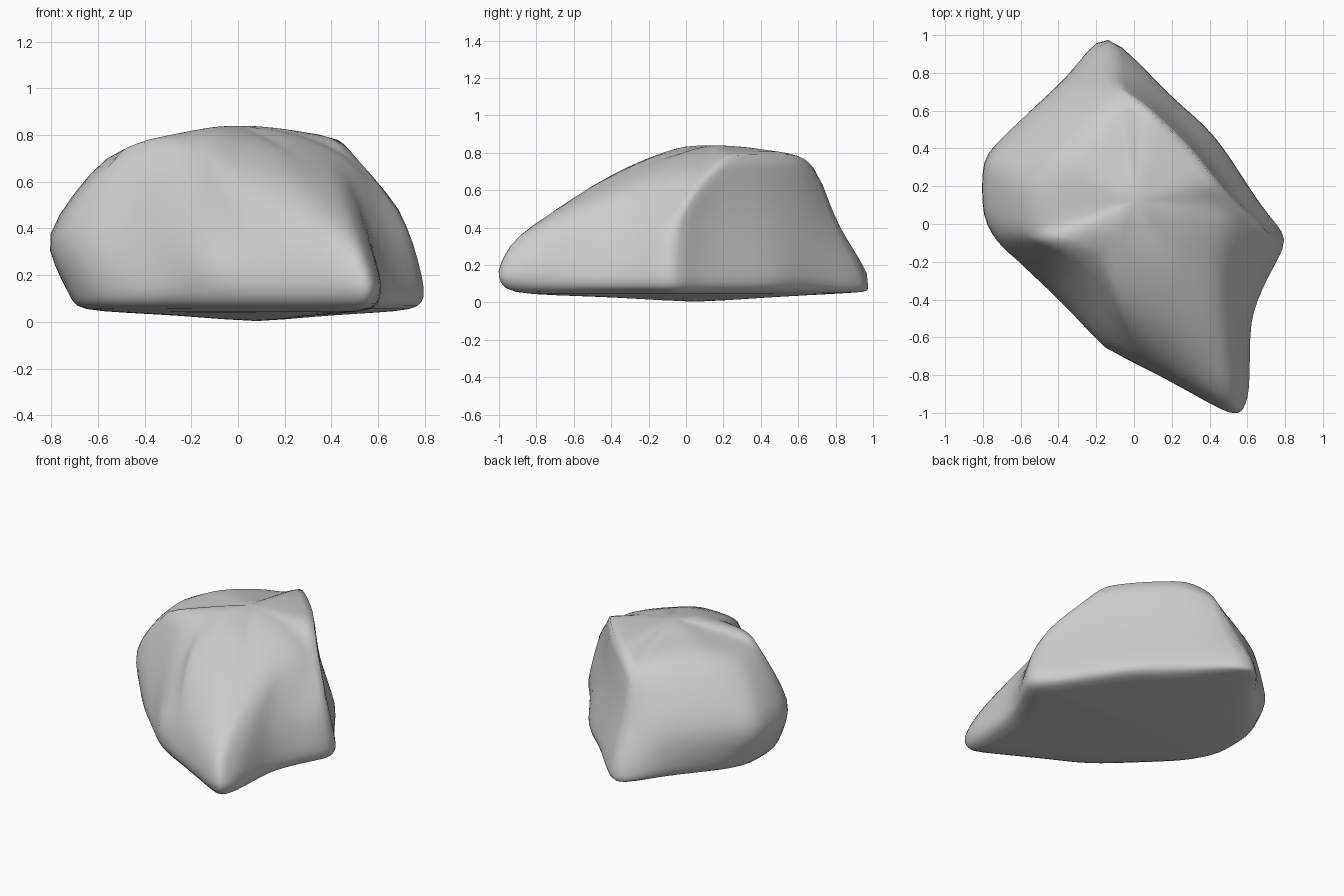
import bpy, bmesh
from mathutils import Vector

if "Cube" in bpy.data.objects:
    bpy.data.objects.remove(bpy.data.objects["Cube"])

# Foot outline, anticlockwise from the front nose (x, y)
foot = [(.565, -.99), (.61, -.87), (.62, -.52), (.70, -.3), (.80, -.08), (.67, .1),
        (.43, .46), (.18, .69), (-.14, .99), (-.36, .77), (-.62, .49), (-.72, .3),
        (-.72, .02), (-.60, -.2), (-.38, -.42), (-.15, -.65), (.15, -.81), (.47, -.985)]
# Waist ring: same columns, half way up the sides
waist = [(.51, -.88, .35), (.56, -.72, .34), (.57, -.47, .36), (.64, -.25, .38),
         (.73, -.06, .41), (.56, .12, .48), (.34, .42, .45), (.12, .64, .45),
         (-.11, .82, .40), (-.36, .74, .40), (-.66, .48, .40), (-.80, .33, .38),
         (-.80, .05, .37), (-.70, -.11, .40), (-.42, -.27, .40), (-.17, -.59, .34),
         (.08, -.71, .38), (.40, -.88, .36)]
# Upper rim ring, where the sides turn into the crown
rim = [(.41, -.52, .56), (.44, -.34, .61), (.46, -.18, .65), (.50, -.04, .67),
       (.52, .10, .68), (.43, .23, .78), (.29, .40, .79), (.08, .60, .785),
       (-.07, .70, .69), (-.22, .55, .73), (-.42, .36, .74), (-.55, .20, .71),
       (-.56, .06, .70), (-.52, -.05, .71), (-.40, -.10, .77), (-.20, -.20, .73),
       (-.08, -.42, .66), (.22, -.52, .61)]
crown, under = Vector((0, .12, .84)), Vector((.08, .05, .003))

n = len(foot)
outer = [Vector((x, y, .165 if y < -.6 else .09 if y > .9 else .14)) for x, y in foot]
tuck = [.93 if i < 10 else .90 for i in range(n)]
base = [Vector((x * t, y * t, .055)) for (x, y), t in zip(foot, tuck)]
rim = [Vector(p) for p in rim]
bulge = [.04 if i < 5 or i > 14 else .012 for i in range(n)]
inner = [p.lerp(crown, .5) + Vector((0, 0, b)) for p, b in zip(rim, bulge)]
rings = [[p.lerp(under, .5) for p in base], base, outer, [Vector(p) for p in waist],
         rim, inner]

# Boulder cage
bm = bmesh.new()
loops = [[bm.verts.new(p) for p in r] for r in rings]
for a, b in zip(loops, loops[1:]):
    for i in range(n):
        j = (i + 1) % n
        bm.faces.new((a[i], a[j], b[j], b[i]))
for loop, centre, flip in ((loops[0], under, True), (loops[-1], crown, False)):
    c = bm.verts.new(centre)
    for i in range(n):
        f = (loop[i], loop[(i + 1) % n], c)
        bm.faces.new(f[::-1] if flip else f)
bmesh.ops.recalc_face_normals(bm, faces=bm.faces)

# Sharper ridges: back tip, back ridge and front-left notch
crease = bm.edges.layers.float.new("crease_edge")
for e in bm.edges:
    e[crease] = .25
ridges = [(loops[k][c], loops[k + 1][c]) for c in (8, 15) for k in (2, 3)]
ridges += [(loops[4][c], loops[4][c + 1]) for c in (4, 5, 6, 7, 13, 14)]
ridges += [(loops[3][16], loops[4][16]), (loops[3][4], loops[4][4])]
for a, b in ridges:
    bm.edges.get((a, b))[crease] = .8
mesh = bpy.data.meshes.new("boulder")
bm.to_mesh(mesh)
bm.free()
rock = bpy.data.objects.new("boulder", mesh)
bpy.context.collection.objects.link(rock)
sub = rock.modifiers.new("Rounding", 'SUBSURF')
sub.levels = sub.render_levels = 2

# Push the cage out so the rounded surface passes near the measured points
target = [v.co.copy() for v in mesh.vertices]
for step in range(2):
    bpy.context.view_layer.update()
    ev = rock.evaluated_get(bpy.context.evaluated_depsgraph_get())
    now = [ev.data.vertices[i].co.copy() for i in range(len(target))]
    for v, t, p in zip(mesh.vertices, target, now):
        v.co += (t - p) * .7
    mesh.update()
    rock.update_tag()

# Smooth shading
mesh.shade_smooth()
